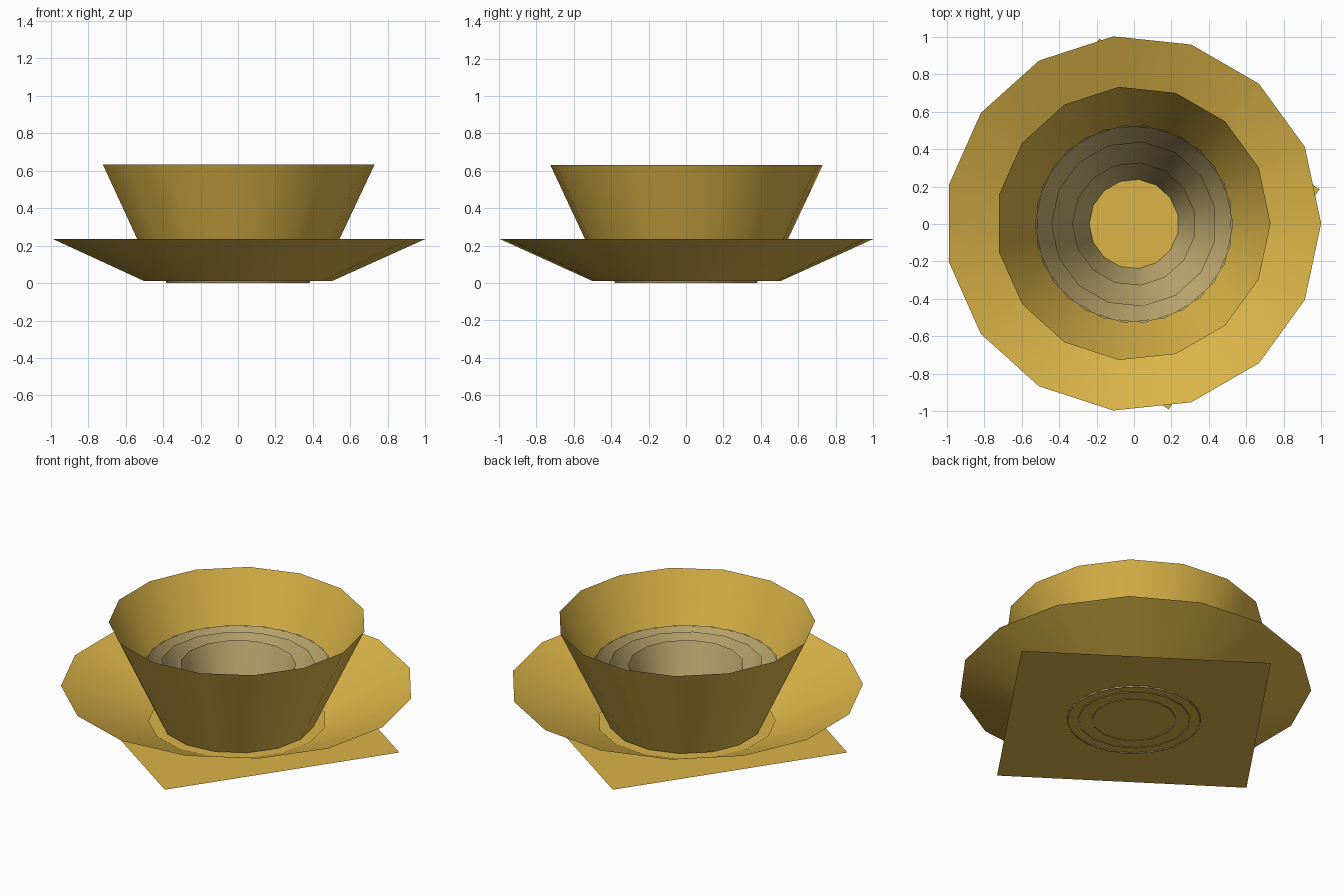
import bpy
import bmesh
from math import cos, sin, pi, radians

cube = bpy.data.objects.get("Cube")
if cube:
    bpy.data.objects.remove(cube, do_unlink=True)

SIDES = 15


def material(name, rgb):
    mat = bpy.data.materials.new(name)
    mat.use_nodes = True
    mat.diffuse_color = (*rgb, 1)
    mat.node_tree.nodes["Principled BSDF"].inputs["Base Color"].default_value = (*rgb, 1)
    return mat


gold = material("gold", (0.71, 0.46, 0.065))
tan = material("tan", (0.58, 0.45, 0.18))


def finish(name, bm, mat):
    mesh = bpy.data.meshes.new(name)
    bm.to_mesh(mesh)
    bm.free()
    mesh.materials.append(mat)
    obj = bpy.data.objects.new(name, mesh)
    bpy.context.collection.objects.link(obj)
    return obj


def open_cone(name, r_low, z_low, r_top, z_top, mat, turn=0.0, x=0.0, y=0.0):
    """Thin flared wall, open at both ends, with a vertex at the turn angle."""
    bm = bmesh.new()
    rings = []
    for r, z in ((r_low, z_low), (r_top, z_top)):
        angles = [turn + 2 * pi * i / SIDES for i in range(SIDES)]
        rings.append([bm.verts.new((x + r * cos(a), y + r * sin(a), z)) for a in angles])
    low, top = rings
    for i in range(SIDES):
        j = (i + 1) % SIDES
        bm.faces.new((low[i], low[j], top[j], top[i]))
    obj = finish(name, bm, mat)
    bpy.ops.object.select_all(action="DESELECT")
    obj.select_set(True)
    bpy.context.view_layer.objects.active = obj
    bpy.ops.object.shade_smooth_by_angle(angle=radians(40))
    return obj


# Square base sheet, turned slightly
bm = bmesh.new()
bm.faces.new([bm.verts.new((1.007 * cos(a), 1.007 * sin(a), 0.005))
              for a in (radians(10.6) + k * pi / 2 for k in range(4))])
finish("base_sheet", bm, gold)

# Wide outer dish and tall cup
open_cone("outer_dish", 0.505, 0.01, 1.004, 0.235, gold, x=-0.005, y=0.003)
open_cone("tall_cup", 0.44, 0.01, 0.733, 0.632, gold, x=-0.004, y=0.003)

# Nested inner cups; the two outermost cross each other half a side apart
inner = (
    ("inner_cup_outer", 0.53, 0.0),
    ("inner_cup_outer_turned", 0.53, pi),
    ("inner_cup_middle", 0.442, pi),
    ("inner_cup_small", 0.33, pi),
)
for name, r_top, turn in inner:
    open_cone(name, r_top * 0.72, 0.0, r_top, 0.363, tan, turn)
